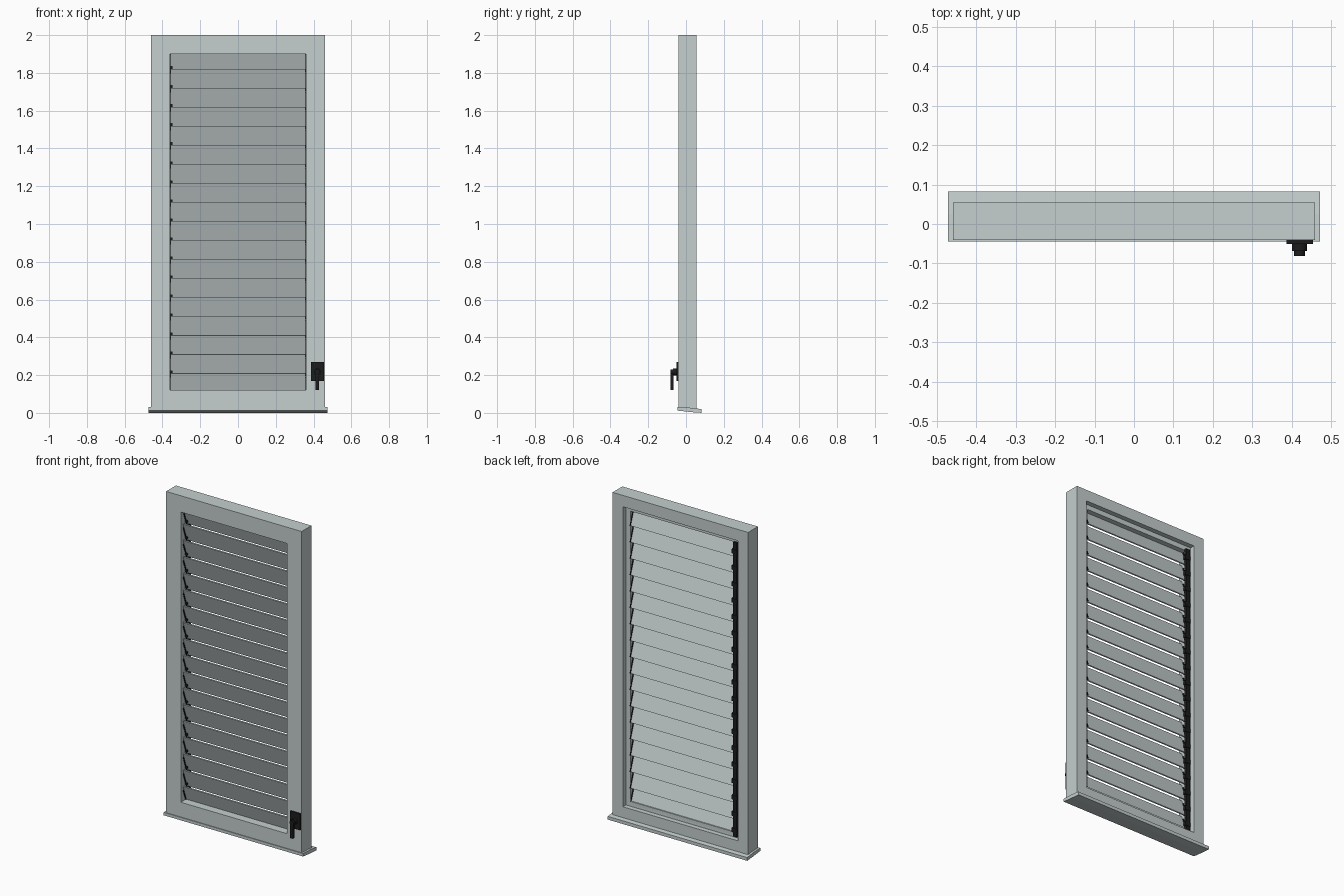
import bpy, bmesh, math
from mathutils import Vector

if "Cube" in bpy.data.objects:
    bpy.data.objects.remove(bpy.data.objects["Cube"])


def material(name, color):
    m = bpy.data.materials.new(name)
    m.diffuse_color = (*color, 1)
    m.use_nodes = True
    m.node_tree.nodes["Principled BSDF"].inputs["Base Color"].default_value = m.diffuse_color
    return m


GREY = material("pale_grey", (0.56, 0.62, 0.62))
BLACK = material("black", (0.012, 0.012, 0.012))


def finish(name, bm, mat):
    bmesh.ops.recalc_face_normals(bm, faces=bm.faces)
    me = bpy.data.meshes.new(name)
    bm.to_mesh(me)
    bm.free()
    me.materials.append(mat)
    ob = bpy.data.objects.new(name, me)
    bpy.context.collection.objects.link(ob)
    return ob


def add_prism(bm, profile, x0, x1):
    """Extrude a (y, z) outline along x."""
    a, b = ([bm.verts.new((x, y, z)) for y, z in profile] for x in (x0, x1))
    bm.faces.new(a)
    bm.faces.new(b[::-1])
    n = len(profile)
    for i in range(n):
        j = (i + 1) % n
        bm.faces.new((a[i], b[i], b[j], a[j]))


def add_box(bm, x0, x1, y0, y1, z0, z1):
    add_prism(bm, [(y0, z0), (y1, z0), (y1, z1), (y0, z1)], x0, x1)


# Frame: rectangular rings joined into a rebated surround
rings = [  # half width, bottom, top, y
    (0.46, 0.012, 2.0, -0.04), (0.36, 0.12, 1.9, -0.04),
    (0.36, 0.12, 1.9, 0.025), (0.39, 0.09, 1.93, 0.025),
    (0.39, 0.09, 1.93, 0.055), (0.46, 0.012, 2.0, 0.055)]
bm = bmesh.new()
loops = [[bm.verts.new(p) for p in
          ((-w, y, lo), (w, y, lo), (w, y, hi), (-w, y, hi))]
         for w, lo, hi, y in rings]
for i, a in enumerate(loops):
    b = loops[(i + 1) % len(loops)]
    for k in range(4):
        j = (k + 1) % 4
        bm.faces.new((a[k], a[j], b[j], b[k]))
finish("frame", bm, GREY)

# Sill falling towards the back
bm = bmesh.new()
add_prism(bm, [(-0.045, 0.012), (-0.045, 0.03), (0.025, 0.027),
               (0.083, 0.02), (0.083, 0.0), (0.03, 0.004)], -0.473, 0.473)
finish("sill", bm, GREY)

# Tilted slats with end clips, feet and linkage knobs
slats, clips, links = bmesh.new(), bmesh.new(), bmesh.new()
DIRECTION = Vector((0.040, -0.112))
NORMAL = Vector((-DIRECTION.y, DIRECTION.x)).normalized()


def strip(top, start, end, half):
    p, q, n = top + DIRECTION * start, top + DIRECTION * end, NORMAL * half
    return [p + n, q + n, q - n, p - n]


for i in range(18):
    zt = 0.211 + 0.1006 * i
    top = Vector((-0.018, zt))
    add_prism(slats, strip(top, 0, 1, 0.0035), -0.358, 0.358)
    low, high = (0.12 if i == 17 else 0.0), (0.85 if i == 0 else 1.0)
    for s in (-1, 1):
        add_prism(clips, strip(top, max(low, 0.2), high, 0.011), s * 0.3575, s * 0.3605)
    if i:
        z = zt - 0.1
        add_box(clips, -0.36, -0.348, 0.002, 0.018, z, z + 0.014)
    add_box(links, -0.375, -0.338, 0.024, 0.043, zt - 0.085, zt - 0.06)
finish("slats", slats, GREY)
finish("slat_clips", clips, BLACK)

# Linkage bar running behind the slat ends
add_box(links, -0.372, -0.346, 0.026, 0.040, 0.10, 1.905)
finish("linkage_bar", links, BLACK)

# Crank handle: plate, stepped hub and lever
bm = bmesh.new()
add_box(bm, 0.387, 0.455, -0.051, -0.039, 0.17, 0.27)
finish("handle_plate", bm, BLACK)

for name, radius, y0, y1 in (("handle_hub", 0.019, -0.068, -0.05),
                             ("handle_cap", 0.014, -0.081, -0.067)):
    bpy.ops.mesh.primitive_cylinder_add(
        vertices=24, radius=radius, depth=y1 - y0,
        location=(0.42, (y0 + y1) / 2, 0.217), rotation=(math.pi / 2, 0, 0))
    ob = bpy.context.object
    ob.name = name
    ob.data.materials.append(BLACK)
    bpy.ops.object.shade_smooth_by_angle()

bm = bmesh.new()
add_box(bm, 0.411, 0.429, -0.081, -0.066, 0.122, 0.217)
finish("handle_lever", bm, BLACK)
